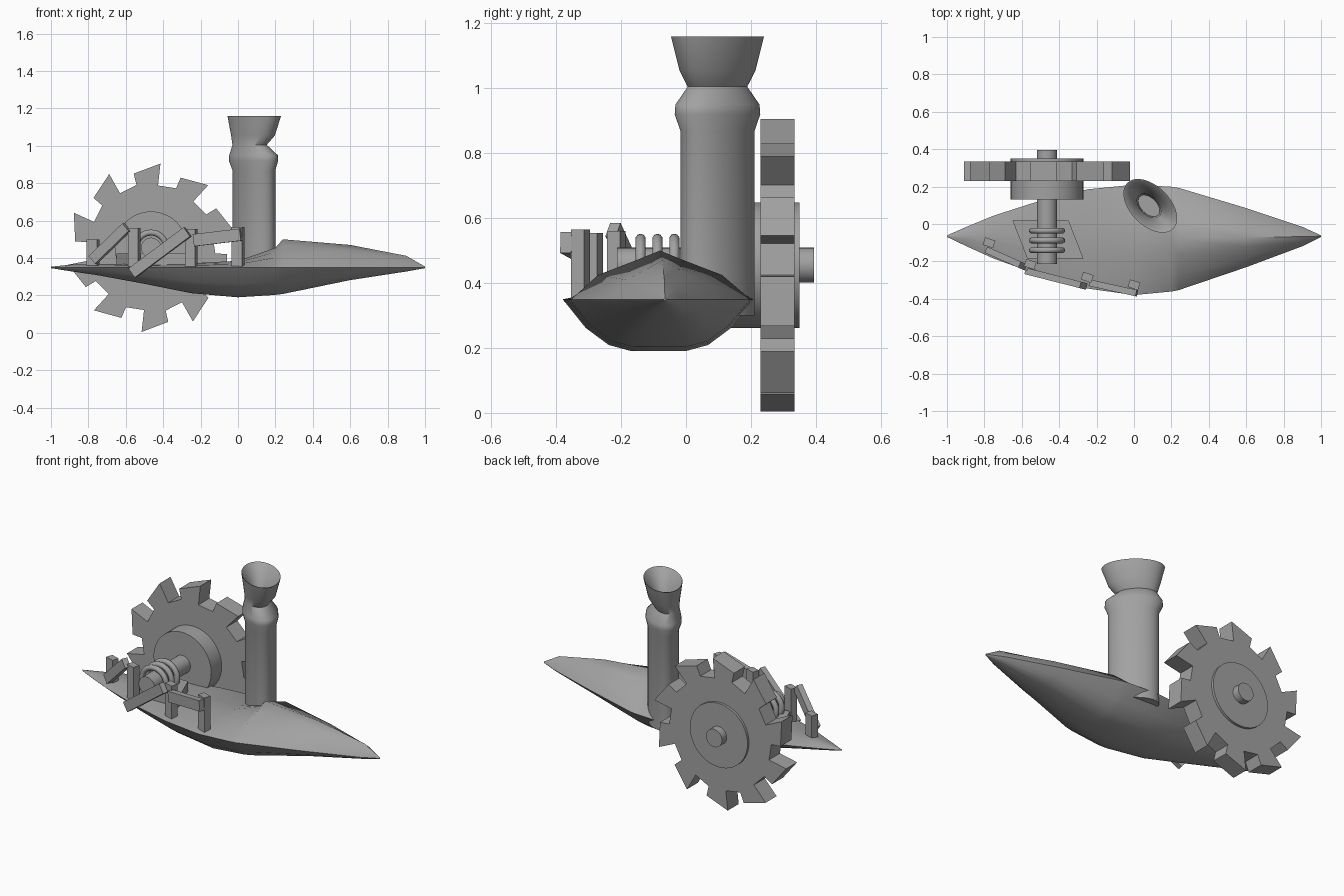
import bpy, bmesh, math
from mathutils import Vector, Matrix

if "Cube" in bpy.data.objects:
    bpy.data.objects.remove(bpy.data.objects["Cube"])

grey = bpy.data.materials.new("weathered_grey")
grey.diffuse_color = (0.36, 0.36, 0.36, 1)
grey.use_nodes = True
grey.node_tree.nodes["Principled BSDF"].inputs["Base Color"].default_value = grey.diffuse_color


def finish(name, bm, smooth=None):
    bmesh.ops.recalc_face_normals(bm, faces=bm.faces)
    me = bpy.data.meshes.new(name)
    bm.to_mesh(me)
    bm.free()
    me.materials.append(grey)
    ob = bpy.data.objects.new(name, me)
    bpy.context.collection.objects.link(ob)
    if smooth:
        bpy.ops.object.select_all(action='DESELECT')
        ob.select_set(True)
        bpy.context.view_layer.objects.active = ob
        bpy.ops.object.shade_smooth_by_angle(angle=math.radians(smooth))
    return ob


def loft(name, rings, smooth=None):
    """Skin a list of closed rings and cap both ends."""
    bm = bmesh.new()
    loops = [[bm.verts.new(p) for p in r] for r in rings]
    n = len(loops[0])
    for a, b in zip(loops, loops[1:]):
        for i in range(n):
            bm.faces.new((a[i], a[(i + 1) % n], b[(i + 1) % n], b[i]))
    bm.faces.new(loops[0])
    bm.faces.new(loops[-1])
    return finish(name, bm, smooth)


def drum(name, cx, cz, r, y0, y1, n=48):
    circle = [(cx + r * math.cos(t), cz + r * math.sin(t))
              for t in (2 * math.pi * i / n for i in range(n))]
    return loft(name, [[(x, y, z) for x, z in circle] for y in (y0, y1)], 40)


def beam(name, a, b, thick, height):
    """Box running from a to b, with its height kept in the vertical plane."""
    a, b = Vector(a), Vector(b)
    d = (b - a).normalized()
    side = d.cross(Vector((0, 0, 1))).normalized()
    up = side.cross(d)
    corners = [(-1, -1), (1, -1), (1, 1), (-1, 1)]
    return loft(name, [[p + side * s * thick / 2 + up * u * height / 2
                        for s, u in corners] for p in (a, b)])


# Hull: flat deck at the left, raised ridge at the right
lower = [(-1, 0), (-.76, -.55), (-.52, -.88), (-.28, -1),
         (.28, -1), (.52, -.88), (.76, -.55), (1, 0)]
upper = [(.7, .5), (.3, .78), (0, 1), (-.3, .78), (-.7, .5)]
stations = [  # x, half width, depth, deck height
    (-1, .004, .004, .004), (-.9, .05, .02, .014), (-.75, .115, .042, .018),
    (-.5, .2, .088, .02), (-.25, .265, .138, .022), (0, .295, .16, .035),
    (.2, .28, .147, .105), (.24, .273, .142, .15), (.6, .158, .068, .12),
    (.9, .052, .022, .062), (1, .004, .004, .004)]
rings = []
for x, w, down, up in stations:
    cy = -.085 + .02 * abs(x)
    rings.append([(x, cy + y * w, .35 + z * (down if z < 0 else up))
                  for y, z in lower + upper])
loft("hull", rings, 62)

# Funnel: oval tube with a pinched neck and flared open mouth
profile = [  # z, scale, centre x
    (.30, 1, .085), (.87, 1, .085), (.92, 1.15, .083), (.95, 1.13, .083),
    (1.005, .8, .062), (1.055, 1.02, .08), (1.16, 1.25, .087),
    (1.158, 1.2, .087), (1.0, .56, .08), (.9, .5, .08)]
rings = []
for z, s, cx in profile:
    ring = []
    for i in range(40):
        t = 2 * math.pi * i / 40
        u, v = .139 * s * math.cos(t), .0844 * s * math.sin(t)
        ring.append((cx + (u + v) * math.sqrt(.5),
                     .097 + (v - u) * math.sqrt(.5), z))
    rings.append(ring)
loft("funnel", rings, 50)

# Paddle wheel: ten raked teeth
WX, WZ = -.465, .455
outline = []
for k in range(10):
    for off, r in ((0, .335), (0, .453), (19.5, .407), (19.5, .345)):
        t = math.radians(11.6 + 36 * k + off)
        outline.append((WX + r * math.cos(t), WZ + r * math.sin(t)))
loft("paddle_wheel", [[(x, y, z) for x, z in outline] for y in (.23, .335)])
drum("wheel_hub", WX, WZ, .194, .13, .35)
drum("axle", WX, WZ, .054, -.213, .395, 32)

# Collar rings around the axle
for k, y0 in enumerate((-.14, -.088, -.036)):
    bm = bmesh.new()
    grid = []
    for i in range(36):
        t = 2 * math.pi * i / 36
        row = []
        for j in range(10):
            p = 2 * math.pi * j / 10
            r = .081 + .016 * math.cos(p)
            row.append(bm.verts.new((WX + r * math.cos(t),
                                     y0 + .016 * math.sin(p),
                                     WZ + r * math.sin(t))))
        grid.append(row)
    for i in range(36):
        for j in range(10):
            a, b = grid[i], grid[(i + 1) % 36]
            bm.faces.new((a[j], a[(j + 1) % 10], b[(j + 1) % 10], b[j]))
    finish(f"collar_ring_{k + 1}", bm, 60)

# Slanted bearing block under the axle
base = [(-.65, .02), (-.35, .02), (-.27, -.185), (-.57, -.185)]
loft("bearing_block", [[(x, y, z) for x, y in base] for z in (.34, .424)])

# Railing posts: x, y, top height
for k, (x, y, top) in enumerate(((-.775, -.1, .5), (-.555, -.215, .56),
                                 (-.25, -.285, .555), (0, -.325, .565))):
    bm = bmesh.new()
    bmesh.ops.create_cube(bm, size=1, matrix=(
        Matrix.Translation((x, y, (top + .34) / 2))
        @ Matrix.Rotation(math.radians(-18), 4, 'Z')
        @ Matrix.Diagonal((.058, .042, top - .34, 1))))
    finish(f"rail_post_{k + 1}", bm)

# Broken railing boards
beam("rail_board_1", (-.775, -.145, .39), (-.595, -.225, .565), .035, .055)
beam("rail_board_2", (-.565, -.255, .32), (-.27, -.33, .54), .035, .06)
beam("rail_board_3", (-.235, -.315, .495), (.015, -.37, .525), .035, .065)
